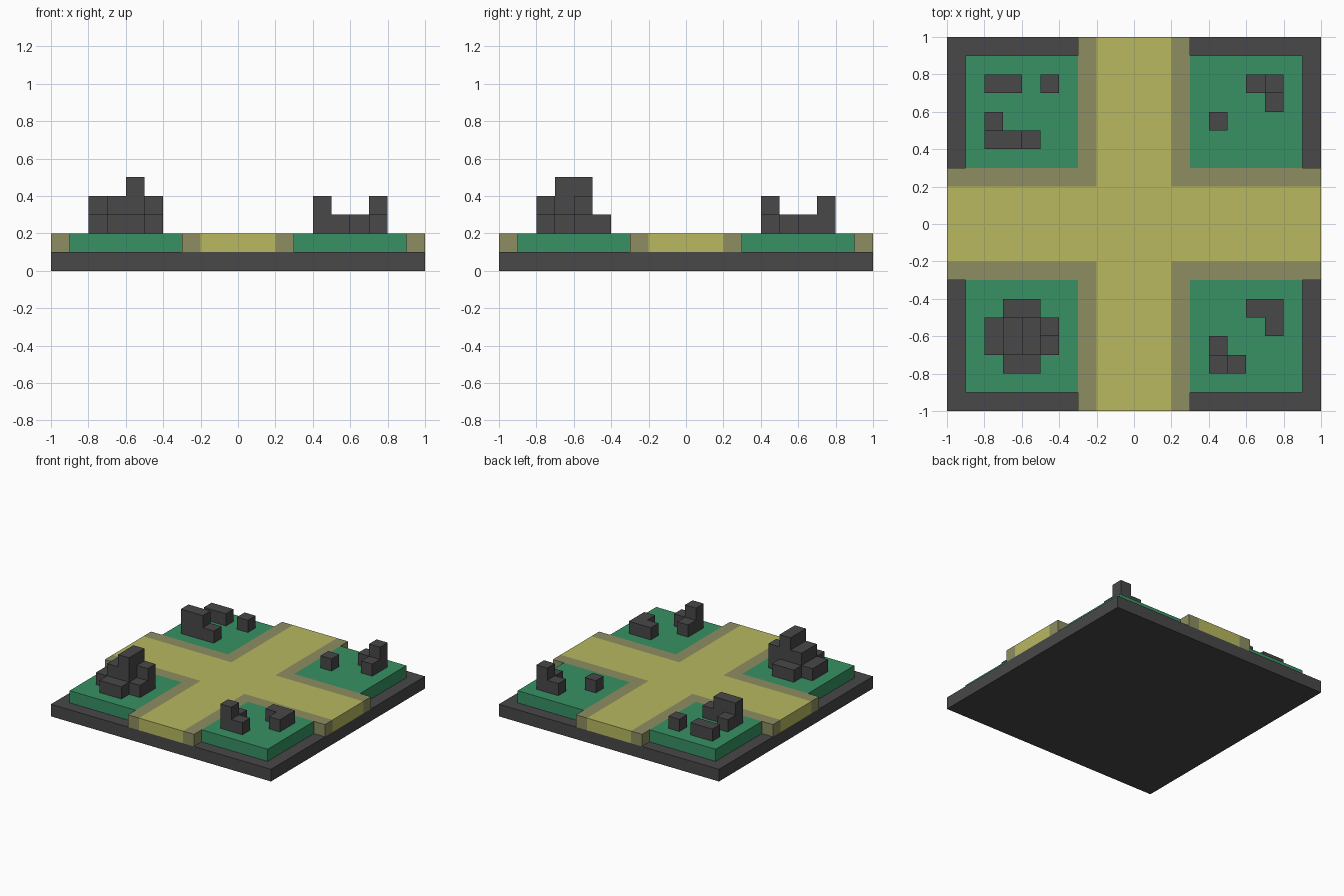
import bpy
import bmesh

old = bpy.data.objects.get("Cube")
if old:
    bpy.data.objects.remove(old, do_unlink=True)


def material(name, rgb):
    """Flat material from 8-bit sRGB values."""
    lin = [((c / 255 + 0.055) / 1.055) ** 2.4 for c in rgb]
    m = bpy.data.materials.new(name)
    m.use_nodes = True
    m.diffuse_color = (*lin, 1)
    bsdf = m.node_tree.nodes["Principled BSDF"]
    bsdf.inputs["Base Color"].default_value = (*lin, 1)
    bsdf.inputs["Roughness"].default_value = 0.9
    return m


STONE = material("dark stone", (72, 72, 72))
ROAD = material("sand road", (184, 184, 97))
KERB = material("olive kerb", (141, 141, 97))
GRASS = material("green grass", (55, 145, 100))


def add_prism(bm, outline, z0, z1):
    """Extrude a flat outline from z0 up to z1."""
    face = bm.faces.new([bm.verts.new((x, y, z0)) for x, y in outline])
    top = bmesh.ops.extrude_face_region(bm, geom=[face])["geom"]
    verts = [v for v in top if isinstance(v, bmesh.types.BMVert)]
    bmesh.ops.translate(bm, verts=verts, vec=(0, 0, z1 - z0))


def make(name, mat, prisms):
    """One object from a list of (outline, z0, z1)."""
    bm = bmesh.new()
    for outline, z0, z1 in prisms:
        add_prism(bm, outline, z0, z1)
    bmesh.ops.recalc_face_normals(bm, faces=bm.faces)
    mesh = bpy.data.meshes.new(name)
    bm.to_mesh(mesh)
    bm.free()
    mesh.materials.append(mat)
    obj = bpy.data.objects.new(name, mesh)
    bpy.context.collection.objects.link(obj)
    return obj


def rect(x0, y0, x1, y1):
    return [(x0, y0), (x1, y0), (x1, y1), (x0, y1)]


# Ground slab
make("base_slab", STONE, [(rect(-1, -1, 1, 1), 0, 0.1)])

# Crossroads: a plus-shaped plate
R = 0.2
cross = [(R, R), (R, 1), (-R, 1), (-R, R), (-1, R), (-1, -R),
         (-R, -R), (-R, -1), (R, -1), (R, -R), (1, -R), (1, R)]
make("crossroads", ROAD, [(cross, 0.1, 0.2)])

# L-shaped kerb and grass plot, repeated in each quarter
kerb = [(0.2, 0.2), (1, 0.2), (1, 0.3), (0.3, 0.3), (0.3, 1), (0.2, 1)]
plot = rect(0.3, 0.3, 0.9, 0.9)
quarters = {"front_right": (-1, -1), "front_left": (1, -1),
            "back_right": (-1, 1), "back_left": (1, 1)}
for label, (sx, sy) in quarters.items():
    for part, mat, shape in (("kerb", KERB, kerb), ("grass", GRASS, plot)):
        make(f"{part}_{label}", mat,
             [([(x * sx, y * sy) for x, y in shape], 0.1, 0.2)])

# Ruins: 4 x 4 plans, rows from back to front, digits are height in blocks
plans = {
    "front_right": ("0110", "1232", "1231", "0110"),
    "front_left": ("0011", "0001", "1000", "2100"),
    "back_right": ("1101", "0000", "1000", "2210"),
    "back_left": ("0012", "0001", "1000", "0000"),
}
B = 0.1
for label, rows in plans.items():
    sx, sy = quarters[label]
    blocks = []
    for r, row in enumerate(rows):
        for c, digit in enumerate(row):
            if digit != "0":
                x = 0.6 * sx - 0.2 + c * B
                y = 0.6 * sy + 0.1 - r * B
                blocks.append((rect(x, y, x + B, y + B), 0.2, 0.2 + B * int(digit)))
    make(f"ruin_{label}", STONE, blocks)
